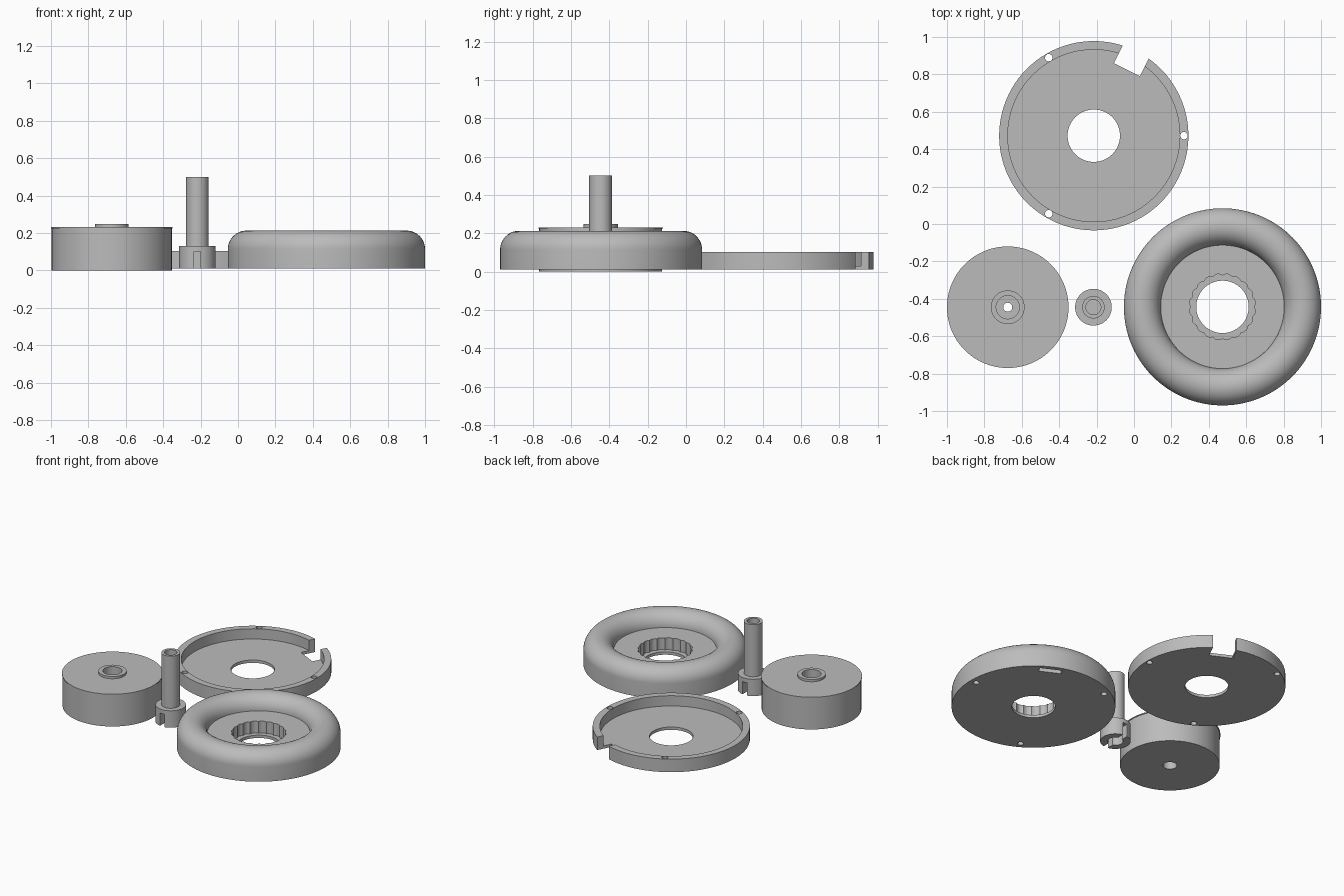
import bpy, bmesh, math
from mathutils import Matrix

old = bpy.data.objects.get("Cube")
if old:
    bpy.data.objects.remove(old, do_unlink=True)

grey = bpy.data.materials.new("plain grey")
grey.use_nodes = True
grey.diffuse_color = (0.5, 0.5, 0.5, 1)
grey.node_tree.nodes["Principled BSDF"].inputs["Base Color"].default_value = (0.5, 0.5, 0.5, 1)


def to_object(name, bm, location):
    bmesh.ops.recalc_face_normals(bm, faces=bm.faces)
    mesh = bpy.data.meshes.new(name)
    bm.to_mesh(mesh)
    bm.free()
    mesh.materials.append(grey)
    obj = bpy.data.objects.new(name, mesh)
    obj.location = (*location, 0)
    bpy.context.collection.objects.link(obj)
    return obj


def lathe(name, profile, location, closed=False, steps=96):
    """Revolve a (radius, height) profile around the vertical axis."""
    bm = bmesh.new()
    verts = [bm.verts.new((r, 0, z)) for r, z in profile]
    pairs = list(zip(verts, verts[1:]))
    if closed:
        pairs.append((verts[-1], verts[0]))
    edges = [bm.edges.new(p) for p in pairs]
    bmesh.ops.spin(bm, geom=verts + edges, cent=(0, 0, 0), axis=(0, 0, 1),
                   angle=math.tau, steps=steps, use_duplicate=False)
    bmesh.ops.remove_doubles(bm, verts=bm.verts, dist=1e-5)
    return to_object(name, bm, location)


def prism(outline, z0, z1, location):
    """Cutter: a flat outline raised from z0 to z1."""
    bm = bmesh.new()
    face = bm.faces.new([bm.verts.new((x, y, z0)) for x, y in outline])
    top = bmesh.ops.extrude_face_region(bm, geom=[face])["geom"]
    bmesh.ops.translate(bm, vec=(0, 0, z1 - z0),
                        verts=[v for v in top if isinstance(v, bmesh.types.BMVert)])
    return to_object("cutter", bm, location)


def box_outline(r0, r1, half, angle):
    c, s = math.cos(angle), math.sin(angle)
    return [(r * c - t * s, r * s + t * c)
            for r, t in ((r0, -half), (r1, -half), (r1, half), (r0, half))]


def circle_outline(cx, cy, radius, n=24):
    return [(cx + radius * math.cos(math.tau * i / n),
             cy + radius * math.sin(math.tau * i / n)) for i in range(n)]


def cut(obj, cutters):
    for c in cutters:
        mod = obj.modifiers.new("cut", 'BOOLEAN')
        mod.operation, mod.solver, mod.object = 'DIFFERENCE', 'EXACT', c
    bpy.context.view_layer.update()
    graph = bpy.context.evaluated_depsgraph_get()
    mesh = bpy.data.meshes.new_from_object(obj.evaluated_get(graph))
    obj.modifiers.clear()
    obj.data = mesh
    for c in cutters:
        bpy.data.objects.remove(c, do_unlink=True)


def screw_holes(z0, z1, location):
    return [prism(circle_outline(0.482 * math.cos(a), 0.482 * math.sin(a), 0.02),
                  z0, z1, location)
            for a in (0, math.tau / 3, 2 * math.tau / 3)]


NOTCH_ANGLE = math.radians(63.4)

# Shallow tray with a raised rim, rim notch and three screw holes
tray_at = (-0.215, 0.472)
tray = lathe("tray", [(0.14, 0.01), (0.506, 0.01), (0.506, 0.103), (0.46, 0.103),
                      (0.46, 0.03), (0.14, 0.03)], tray_at, closed=True)
cut(tray, screw_holes(-0.1, 0.2, tray_at)
    + [prism(box_outline(0.395, 0.6, 0.078, NOTCH_ANGLE), -0.1, 0.2, tray_at)])

# Rounded ring housing with a recessed floor and scalloped socket
ring_at = (0.473, -0.443)
tube, tube_r, tube_z = 0.0985, 0.4285, 0.114
arc = [(tube_r + tube * math.cos(math.pi * i / 24), tube_z + tube * math.sin(math.pi * i / 24))
       for i in range(25)]
housing = lathe("ring_housing", [(0.14, 0.01), (0.527, 0.01)] + arc + [(0.14, tube_z)],
                ring_at, closed=True, steps=128)
lobes, per_lobe = 20, 6
scallops = []
for i in range(lobes * per_lobe):
    a = math.tau * i / (lobes * per_lobe)
    r = 0.168 + 0.009 * abs(math.sin(a * lobes / 2))
    scallops.append((r * math.cos(a), r * math.sin(a)))
cut(housing, screw_holes(-0.1, 0.07, ring_at)
    + [prism(scallops, 0.03, 0.3, ring_at),
       prism(box_outline(0.455, 0.495, 0.075, NOTCH_ANGLE), -0.1, 0.05, ring_at)])

# Drum with a thin top flange, boss and stepped centre bore
lathe("drum", [(0.045, 0), (0.321, 0), (0.321, 0.224), (0.325, 0.224), (0.325, 0.231),
               (0.09, 0.231), (0.09, 0.247), (0.062, 0.247), (0.062, 0.15),
               (0.024, 0.15), (0.024, 0.08), (0.045, 0.08)],
      (-0.675, -0.445), closed=True)

# Hollow shaft on a slotted collar
shaft_at = (-0.217, -0.445)
shaft = lathe("shaft", [(0, 0.1), (0.05, 0.1), (0.05, 0.01), (0.098, 0.01), (0.098, 0.13),
                        (0.06, 0.13), (0.06, 0.5), (0.04, 0.5), (0.04, 0.3), (0, 0.3)],
              shaft_at, steps=64)
cut(shaft, [prism(box_outline(-0.2, 0.2, 0.017, math.pi / 2), -0.1, 0.101, shaft_at)])

# Smooth curved walls while keeping edges sharp
for obj in bpy.context.scene.objects:
    obj.select_set(obj.type == 'MESH')
bpy.context.view_layer.objects.active = tray
bpy.ops.object.shade_smooth_by_angle(angle=math.radians(30))
